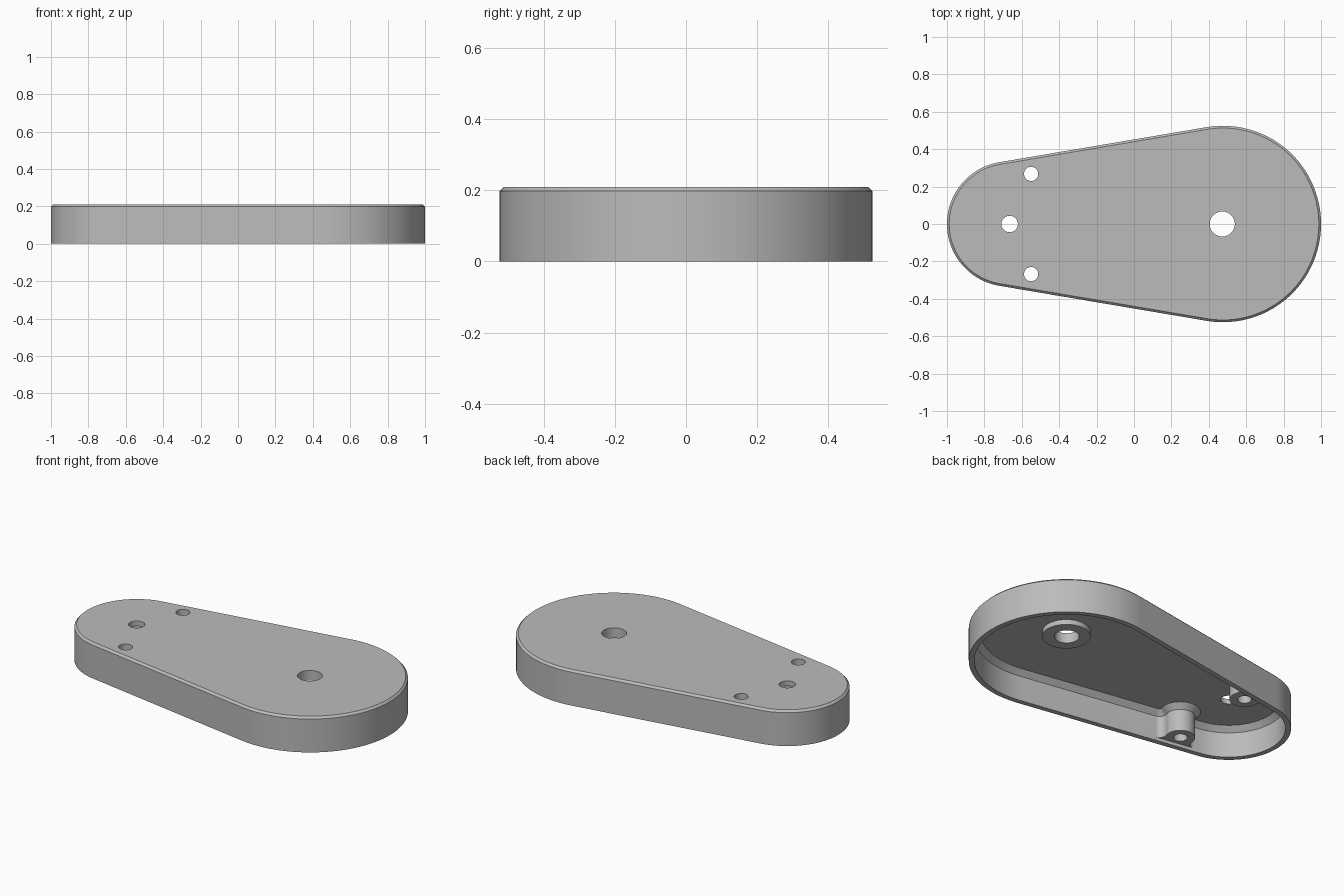
import bpy
import bmesh
from math import asin, atan2, cos, sin, sqrt, pi, radians
from mathutils import Vector

if "Cube" in bpy.data.objects:
    bpy.data.objects.remove(bpy.data.objects["Cube"], do_unlink=True)

# Main dimensions
BIG, BIG_R = Vector((0.475, 0)), 0.525
SMALL, SMALL_R = Vector((-0.665, 0)), 0.335
POST, POST_R, FILLET = Vector((-0.55, 0.268)), 0.08, 0.04
HEIGHT, EDGE, WALL = 0.21, 0.012, 0.03
CEILING, COVE, POST_END = 0.18, 0.03, 0.02

TILT = asin((BIG_R - SMALL_R) / (BIG.x - SMALL.x))
OUT = Vector((-sin(TILT), cos(TILT)))      # outward normal of the straight side
ALONG = Vector((-cos(TILT), -sin(TILT)))   # direction along the straight side

grey = bpy.data.materials.new("plain_grey")
grey.use_nodes = True
grey.diffuse_color = (0.5, 0.5, 0.5, 1)
grey.node_tree.nodes["Principled BSDF"].inputs["Base Color"].default_value = (0.5, 0.5, 0.5, 1)


def arc(centre, radius, start, end, steps):
    angles = [start + (end - start) * i / steps for i in range(steps + 1)]
    return [centre + radius * Vector((cos(a), sin(a))) for a in angles]


def outline(inset, cove=0, posts=False):
    """Tapered outline, optionally wrapping around the two screw posts."""
    edge = OUT.dot(BIG - POST) + BIG_R
    h = edge - WALL
    reach = sqrt((POST_R + FILLET) ** 2 - (h - FILLET) ** 2)
    turn = atan2(FILLET - h, reach)
    blend = arc(Vector((-reach, h - FILLET)), FILLET - cove, pi / 2, turn, 10)
    bulge = arc(Vector((0, 0)), POST_R + cove, pi + turn, 2 * pi - turn, 24)
    notch = blend + bulge[1:-1] + [Vector((-p.x, p.y)) for p in reversed(blend)]
    if not posts:
        notch = [Vector((p.x, edge - inset)) for p in notch]
    side = [POST + ALONG * p.x + OUT * p.y for p in notch]
    half = (arc(BIG, BIG_R - inset, 0, pi / 2 + TILT, 48) + side
            + arc(SMALL, SMALL_R - inset, pi / 2 + TILT, pi, 36))
    return half + [Vector((p.x, -p.y)) for p in reversed(half[1:-1])]


def finish(bm, name):
    bmesh.ops.recalc_face_normals(bm, faces=bm.faces)
    mesh = bpy.data.meshes.new(name)
    bm.to_mesh(mesh)
    bm.free()
    obj = bpy.data.objects.new(name, mesh)
    bpy.context.collection.objects.link(obj)
    mesh.materials.append(grey)
    return obj


def turned(name, x, y, low, high, r_low, r_high):
    """Round solid between two heights."""
    bm = bmesh.new()
    bmesh.ops.create_cone(bm, cap_ends=True, segments=64, radius1=r_low,
                          radius2=r_high, depth=high - low)
    bmesh.ops.translate(bm, verts=bm.verts, vec=(x, y, (low + high) / 2))
    return finish(bm, name)


def select(obj):
    bpy.ops.object.select_all(action="DESELECT")
    obj.select_set(True)
    bpy.context.view_layer.objects.active = obj


def cut(obj, *shape):
    cutter = turned("hole_cutter", *shape)
    cutter.hide_render = True
    select(obj)
    mod = obj.modifiers.new("hole", "BOOLEAN")
    mod.operation, mod.solver, mod.object = "DIFFERENCE", "EXACT", cutter
    bpy.ops.object.modifier_apply(modifier=mod.name)
    bpy.data.objects.remove(cutter, do_unlink=True)


# Hollow shell, lofted from the top edge down the outside and up the inside
sections = [
    (HEIGHT, outline(EDGE)),
    (HEIGHT - EDGE, outline(0)),
    (0, outline(0)),
    (0, outline(WALL)),
    (POST_END, outline(WALL)),
    (POST_END, outline(WALL, 0, True)),
    (CEILING - COVE, outline(WALL, 0, True)),
    (CEILING, outline(WALL + COVE, COVE, True)),
]
bm = bmesh.new()
loops = [[bm.verts.new((p.x, p.y, z)) for p in pts] for z, pts in sections]
for a, b in zip(loops, loops[1:]):
    for i in range(len(a)):
        bm.faces.new((a[i - 1], a[i], b[i], b[i - 1]))
bm.faces.new(loops[0])
bm.faces.new(loops[-1])
bmesh.ops.remove_doubles(bm, verts=bm.verts, dist=0.0001)
shell = finish(bm, "cover_shell")

# Raised ring under the large hole
ring = turned("bearing_ring", BIG.x, 0, 0.15, CEILING + 0.005, 0.13, 0.13)

# Through holes and countersunk screw holes
for part in (shell, ring):
    cut(part, BIG.x - 0.003, 0, -0.1, 0.3, 0.067, 0.067)
cut(shell, SMALL.x, 0, -0.1, 0.3, 0.044, 0.044)
for side in (1, -1):
    cut(shell, POST.x, side * POST.y, -0.1, 0.3, 0.038, 0.038)
    cut(shell, POST.x, side * POST.y, 0.17, 0.22, 0.028, 0.078)

for part in (shell, ring):
    select(part)
    bpy.ops.object.shade_smooth_by_angle(angle=radians(30))
